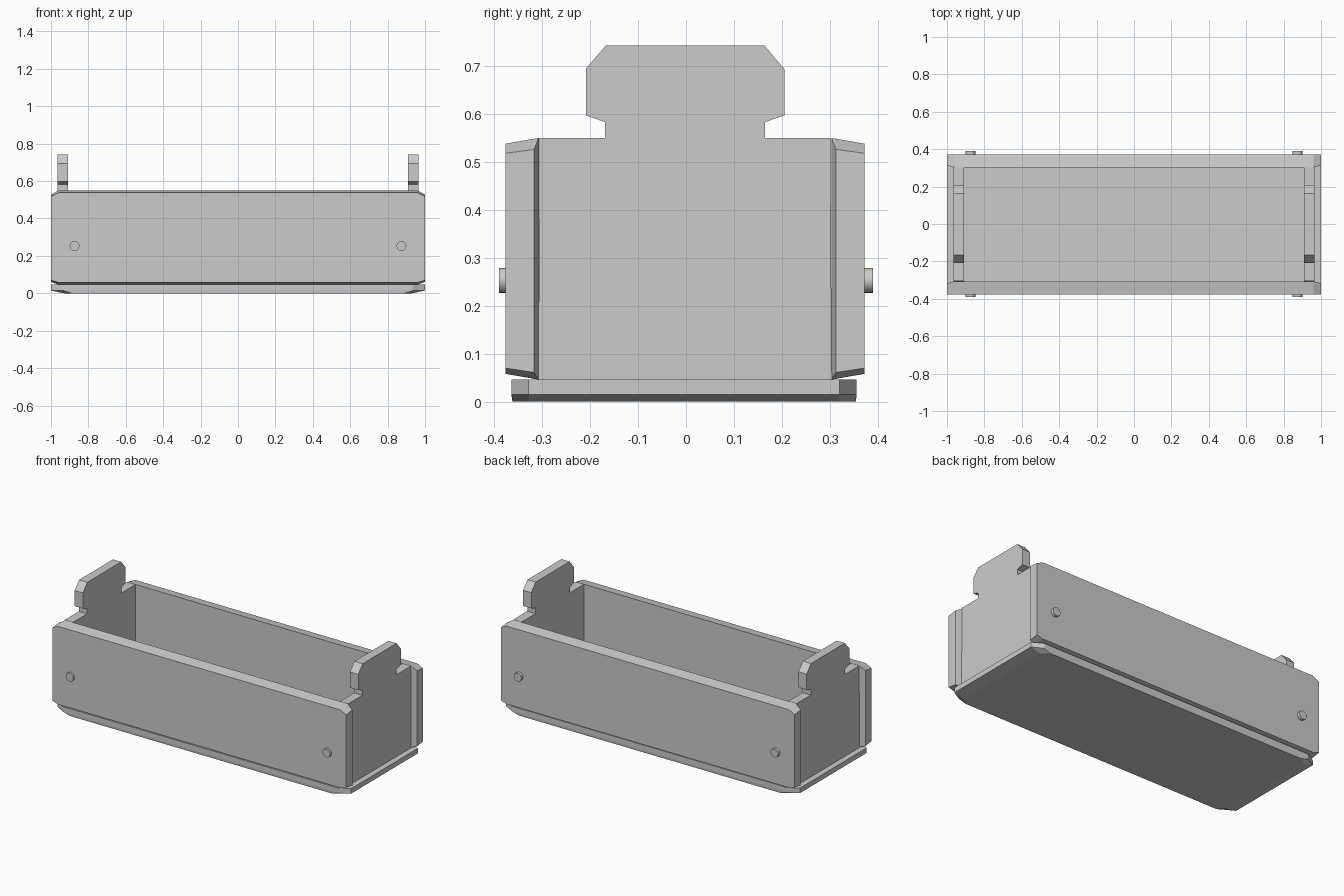
import bpy, bmesh
from math import radians

if "Cube" in bpy.data.objects:
    bpy.data.objects.remove(bpy.data.objects["Cube"])


def skin(name, sections):
    """Solid skinned through equal-length closed sections, capped at both ends."""
    bm = bmesh.new()
    rings = [[bm.verts.new(p) for p in s] for s in sections]
    n = len(rings[0])
    for a, b in zip(rings, rings[1:]):
        for i in range(n):
            j = (i + 1) % n
            bm.faces.new((a[i], a[j], b[j], b[i]))
    bm.faces.new(rings[0][::-1])
    bm.faces.new(rings[-1])
    bmesh.ops.recalc_face_normals(bm, faces=bm.faces)
    me = bpy.data.meshes.new(name)
    bm.to_mesh(me)
    bm.free()
    ob = bpy.data.objects.new(name, me)
    bpy.context.collection.objects.link(ob)
    return ob


CY = -0.002


# Base plate: clipped corners, underside sloping up at the short ends
def base_ring(x, y, cx, cy, z):
    q = [(x, y - cy), (x - cx, y)]
    pts = q + [(-a, b) for a, b in q[::-1]]
    pts += [(-a, -b) for a, b in pts]
    return [(a, b - 0.004, z) for a, b in pts]


skin("base_plate", [base_ring(0.93, 0.358, 0.04, 0.036, 0.0),
                    base_ring(1.0, 0.36, 0.065, 0.036, 0.015),
                    base_ring(1.0, 0.36, 0.065, 0.036, 0.046)])

# Long side panels: (y, z) sections with tapered ends
end = [(0.374, 0.07), (0.374, 0.518), (0.315, 0.526), (0.315, 0.061)]
mid = [(0.374, 0.058), (0.374, 0.538), (0.305, 0.55), (0.305, 0.046)]
stations = [(-1.0, end), (-0.96, mid), (0.96, mid), (1.0, end)]
for side, name in ((-1, "front_panel"), (1, "back_panel")):
    skin(name, [[(x, side * y + CY, z) for y, z in s] for x, s in stations])

# Short end panels, each with a notched tongue on top
half = [(0.306, 0.046), (0.303, 0.55), (0.167, 0.55), (0.167, 0.583),
        (0.207, 0.597), (0.207, 0.694), (0.165, 0.743)]
outline = half + [(-y, z) for y, z in half[::-1]]
for side, name in ((-1, "left_end_panel"), (1, "right_end_panel")):
    skin(name, [[(side * x, y + CY, z) for y, z in outline] for x in (0.909, 0.965)])

# Round pegs on the long panels
for sx, nx in ((-1, "left"), (1, "right")):
    for sy, ny in ((-1, "front"), (1, "back")):
        bpy.ops.mesh.primitive_cylinder_add(
            vertices=24, radius=0.026, depth=0.03,
            location=(sx * 0.874, sy * 0.3745, 0.253), rotation=(radians(90), 0, 0))
        bpy.context.object.name = f"{ny}_{nx}_peg"
        bpy.ops.object.shade_smooth_by_angle(angle=radians(30))
